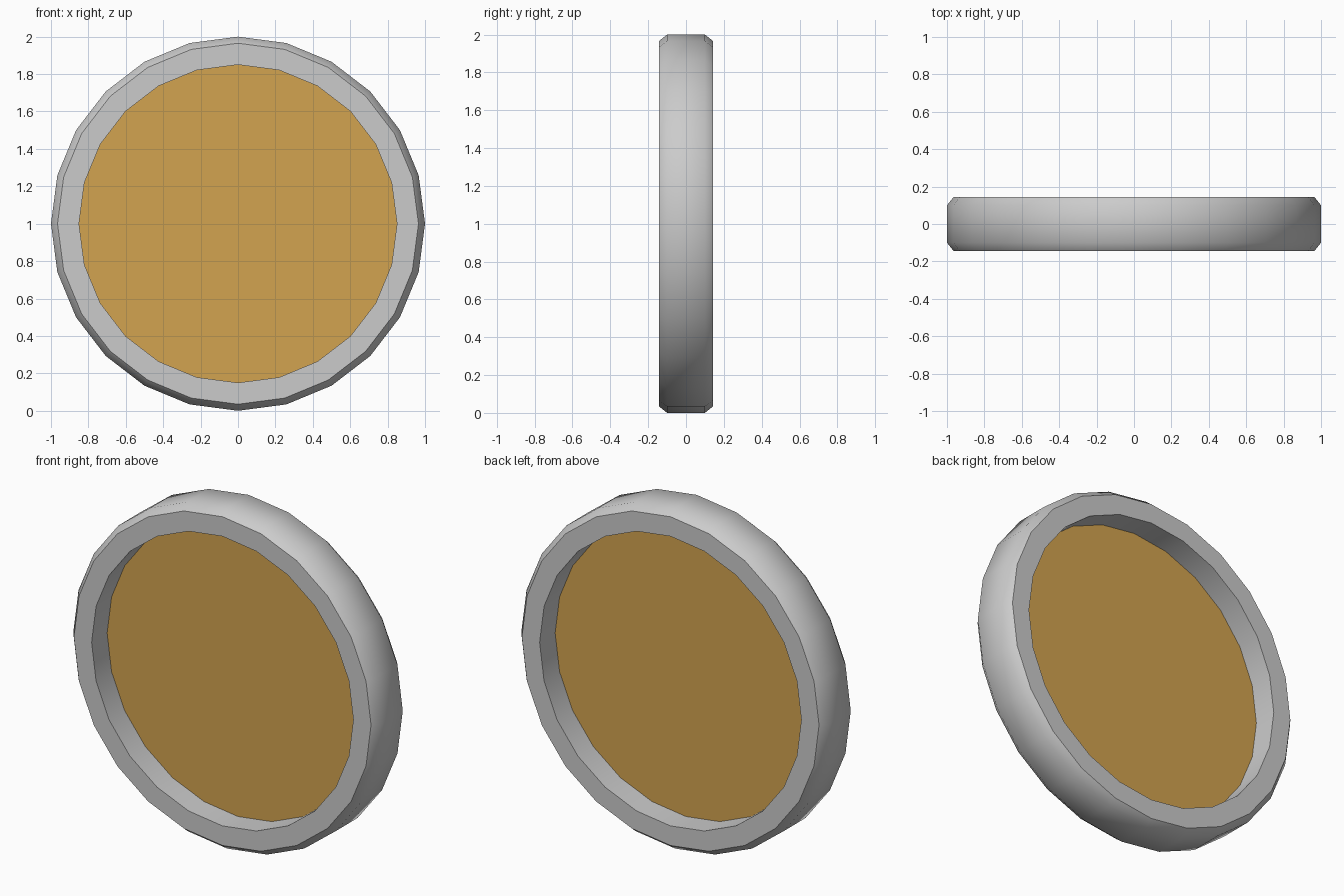
import bpy, bmesh, math

if "Cube" in bpy.data.objects:
    bpy.data.objects.remove(bpy.data.objects["Cube"])

SIDES = 24
CENTRE_Z = 1.0


def ring_point(r, y, i):
    a = 2 * math.pi * i / SIDES
    return (r * math.sin(a), y, CENTRE_Z + r * math.cos(a))


def add_object(name, bm):
    mesh = bpy.data.meshes.new(name)
    bm.to_mesh(mesh)
    bm.free()
    obj = bpy.data.objects.new(name, mesh)
    bpy.context.collection.objects.link(obj)
    return obj


# Rim: chamfered cross-section (radius, y) swept round the y axis
profile = [(0.85, -0.144), (0.965, -0.144), (1.0, -0.1),
           (1.0, 0.1), (0.965, 0.144), (0.85, 0.144)]
bm = bmesh.new()
loops = [[bm.verts.new(ring_point(r, y, i)) for r, y in profile]
         for i in range(SIDES)]
n = len(profile)
for i in range(SIDES):
    a, b = loops[i], loops[(i + 1) % SIDES]
    for j in range(n):
        k = (j + 1) % n
        bm.faces.new((a[j], a[k], b[k], b[j]))
bmesh.ops.recalc_face_normals(bm, faces=bm.faces)
rim = add_object("rim", bm)
bpy.context.view_layer.objects.active = rim
rim.select_set(True)
bpy.ops.object.shade_smooth_by_angle(angle=math.radians(45))

# Panel: flat sheet across the middle of the rim
bm = bmesh.new()
bm.faces.new([bm.verts.new(ring_point(0.85, 0.0, i)) for i in range(SIDES)])
bm.normal_update()
if bm.faces[:][0].normal.y > 0:
    bmesh.ops.reverse_faces(bm, faces=bm.faces[:])
panel = add_object("panel", bm)
mat = bpy.data.materials.new("amber")
mat.diffuse_color = (0.65, 0.37, 0.08, 1)
mat.use_nodes = True
mat.node_tree.nodes["Principled BSDF"].inputs["Base Color"].default_value = mat.diffuse_color
panel.data.materials.append(mat)
